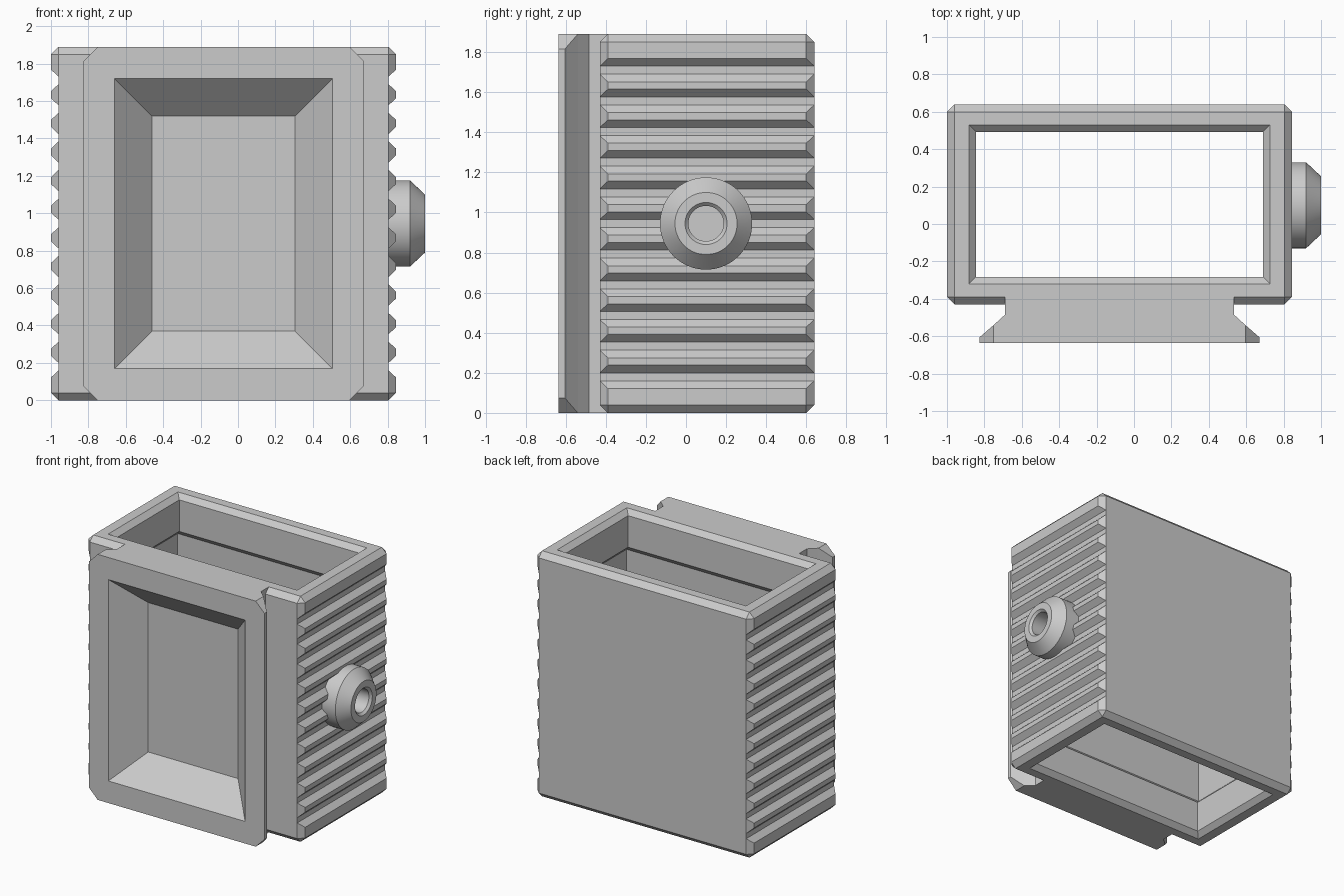
import bpy, bmesh, math
from mathutils import Vector

cube = bpy.data.objects.get("Cube")
if cube:
    bpy.data.objects.remove(cube, do_unlink=True)

grey = bpy.data.materials.new("plain_grey")
grey.use_nodes = True
grey.diffuse_color = (0.6, 0.6, 0.6, 1)
grey.node_tree.nodes["Principled BSDF"].inputs["Base Color"].default_value = (0.6, 0.6, 0.6, 1)

CX, CY, H = -0.0775, 0.105, 1.89      # body centre and height
HX, HY, C = 0.9225, 0.535, 0.04       # body half sizes and bevel


def section(a, b, c):
    """Rectangle of half sizes a, b with corners cut by c (eight points)."""
    return [(a, b - c), (a - c, b), (c - a, b), (-a, b - c),
            (-a, c - b), (c - a, -b), (a - c, -b), (a, c - b)]


def loft(name, rings, wrap=False):
    """Skin a list of rings; wrap joins last to first, otherwise ends are capped."""
    bm = bmesh.new()
    rows = [[bm.verts.new(p) for p in ring] for ring in rings]
    n = len(rows[0])
    pairs = list(zip(rows, rows[1:]))
    if wrap:
        pairs.append((rows[-1], rows[0]))
    else:
        bm.faces.new(rows[0])
        bm.faces.new(rows[-1])
    for lo, hi in pairs:
        for i in range(n):
            j = (i + 1) % n
            bm.faces.new((lo[i], lo[j], hi[j], hi[i]))
    bmesh.ops.remove_doubles(bm, verts=bm.verts, dist=0.0005)
    bmesh.ops.dissolve_degenerate(bm, edges=bm.edges, dist=0.0001)
    bmesh.ops.recalc_face_normals(bm, faces=bm.faces)
    mesh = bpy.data.meshes.new(name)
    bm.to_mesh(mesh)
    bm.free()
    mesh.materials.append(grey)
    obj = bpy.data.objects.new(name, mesh)
    bpy.context.collection.objects.link(obj)
    return obj


# Open sleeve with ribbed sides: up the outside, then down the inside
rim = section(HX - C, HY - C, 0)
peak = section(HX, HY, C)
groove = section(HX - C, HY, 0)
mouth = section(0.805, 0.425, 0)
throat = section(0.768, 0.388, 0)
cavity = section(0.813, 0.433, 0)

levels = [(0, rim), (C, peak)]
pitch = 0.153
for k in range(11):
    z = H / 2 + (k - 5) * pitch
    for dz, shape in ((-0.058, peak), (-0.02, groove), (0.02, groove), (0.058, peak)):
        levels.append((z + dz, shape))
levels += [(H - C, peak), (H, rim)]
inside = [(0, mouth), (0.037, throat), (0.28, throat), (0.325, cavity)]
levels += [(H - z, s) for z, s in inside] + inside[::-1]
loft("ribbed_sleeve",
     [[(CX + x, CY + y, z) for x, y in s] for z, s in levels], wrap=True)

# Dovetail front plate with a sloped pocket
HZ, CUT = H / 2, 0.075
plate = [(-0.39, 0.6125, HZ, 0), (-0.485, 0.6125, HZ, 0), (-0.54, 0.6725, HZ, 0),
         (-0.605, 0.7475, HZ, CUT), (-0.635, 0.7475, HZ, CUT),
         (-0.635, 0.5825, 0.775, 0), (-0.435, 0.3825, 0.575, 0)]
loft("dovetail_plate",
     [[(CX + x, y, HZ + z) for x, z in section(a, b, c)] for y, a, b, c in plate])

# Round side knob with a blind hole
SIDES = 64
profile = [(0.79, 0.23), (0.92, 0.23), (1.0, 0.155), (1.0, 0.105),
           (0.983, 0.088), (0.86, 0.088)]
knob = loft("side_knob",
            [[Vector((x, CY - 0.005 + r * math.cos(t), HZ + r * math.sin(t)))
              for t in (math.tau * i / SIDES for i in range(SIDES))]
             for x, r in profile])
bpy.ops.object.select_all(action='DESELECT')
knob.select_set(True)
bpy.context.view_layer.objects.active = knob
bpy.ops.object.shade_smooth_by_angle(angle=math.radians(30))
